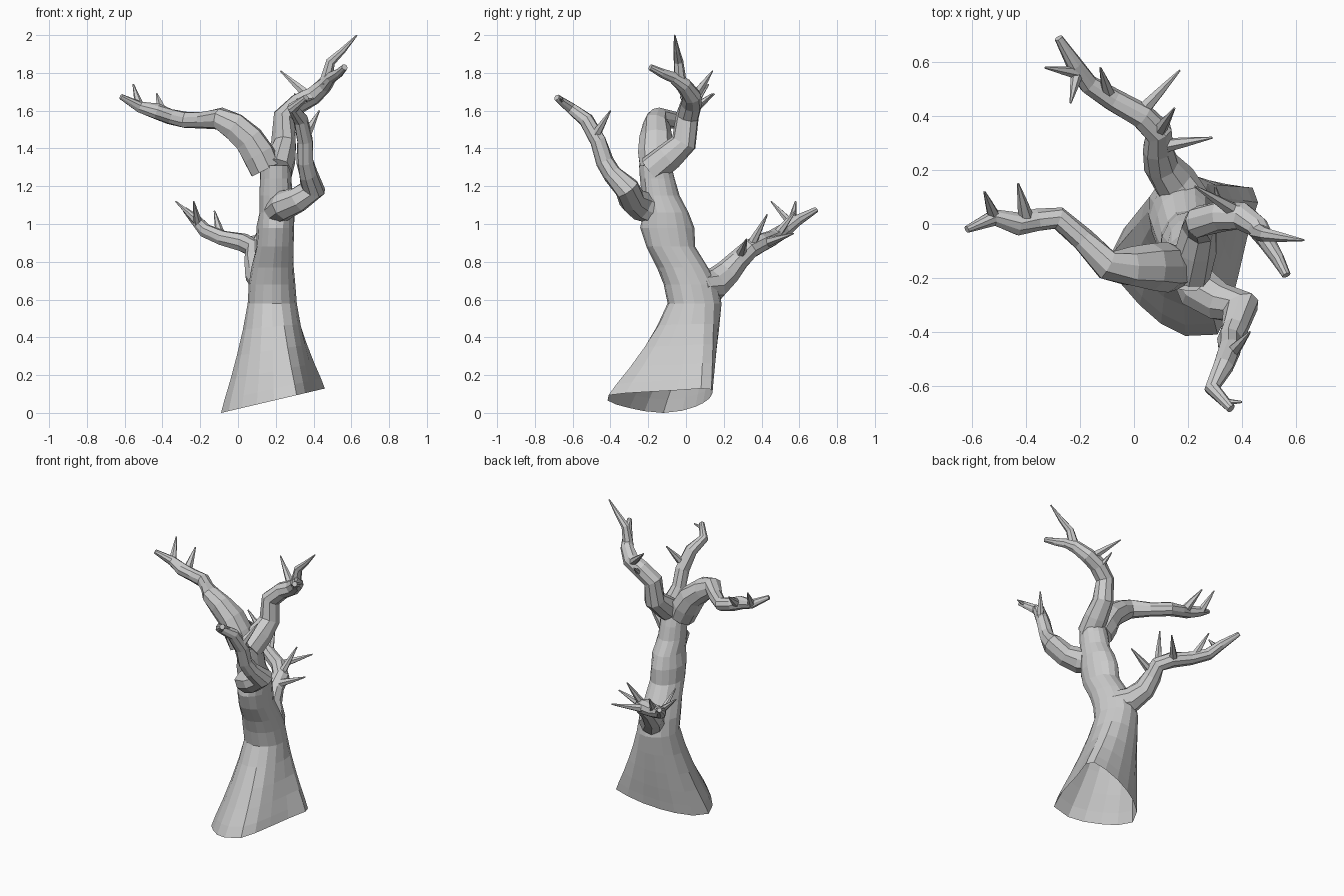
import bpy, bmesh, random
from math import sin, cos, pi
from mathutils import Vector

random.seed(4)


def skin(name, rings, cap_start=False, cap_end=True):
    """Bridge equal-sized rings of points into one flat-shaded object."""
    bm = bmesh.new()
    loops = [[bm.verts.new(p) for p in ring] for ring in rings]
    n = len(loops[0])
    for a, b in zip(loops, loops[1:]):
        for i in range(n):
            j = (i + 1) % n
            bm.faces.new((a[i], a[j], b[j], b[i]))
    if cap_start:
        bm.faces.new(loops[0][::-1])
    if cap_end:
        bm.faces.new(loops[-1])
    me = bpy.data.meshes.new(name)
    bm.to_mesh(me)
    bm.free()
    ob = bpy.data.objects.new(name, me)
    bpy.context.collection.objects.link(ob)
    return ob


def limb(name, path, sides=9, rough=0.08):
    """Tube along (x, y, z, radius) points with slightly gnarled rings."""
    pts = [Vector(p[:3]) for p in path]
    normal, rings = None, []
    for k, p in enumerate(pts):
        t = Vector()
        if k > 0:
            t += (p - pts[k - 1]).normalized()
        if k < len(pts) - 1:
            t += (pts[k + 1] - p).normalized()
        t.normalize()
        if normal is None:
            normal = t.orthogonal()
        normal = (normal - t * normal.dot(t)).normalized()
        side = t.cross(normal)
        ring = []
        for i in range(sides):
            a = 2 * pi * i / sides
            r = path[k][3] * (1 + random.uniform(-rough, rough))
            ring.append(p + (normal * cos(a) + side * sin(a)) * r)
        rings.append(ring)
    return skin(name, rings, cap_start=True)


def thorns(name, spikes):
    """Thin tapering twigs given as (base, tip, base radius)."""
    for k, (base, tip, r) in enumerate(spikes):
        b, t = Vector(base), Vector(tip)
        mid = b.lerp(t, 0.45)
        limb(f"{name}_{k + 1}", [(*b, r), (*mid, r * 0.65), (*t, 0.004)], 6, 0.0)


# Trunk: flared, tilted open foot that morphs into a leaning round stem
foot = [(-0.09, -0.12), (-0.05, -0.22), (0.02, -0.30), (0.10, -0.37),
        (0.19, -0.415), (0.31, -0.41), (0.355, -0.32), (0.385, -0.20),
        (0.42, -0.05), (0.46, 0.08), (0.44, 0.135), (0.35, 0.14),
        (0.24, 0.125), (0.13, 0.09), (0.05, 0.05), (-0.04, -0.02)]
N = len(foot)


def oval(cx, cy, rx, ry, z, rough=0.04):
    ring = []
    for i in range(N):
        a = pi + 2 * pi * i / N
        k = 1 + random.uniform(-rough, rough)
        ring.append(Vector((cx + rx * k * cos(a), cy + ry * k * sin(a), z)))
    return ring


waist = oval(0.18, 0.045, 0.13, 0.145, 0.58, 0.02)
base = [Vector((x, y, 0.021 + 0.235 * x)) for x, y in foot]
rings = [base]
for t, ease in ((0.12, 0.13), (0.3, 0.35), (0.52, 0.59), (0.76, 0.82)):
    ring = []
    for b, w in zip(base, waist):
        p = b.lerp(w, ease)
        p.z = b.z + (w.z - b.z) * t
        ring.append(p)
    rings.append(ring)
rings.append(waist)
for cx, cy, rx, ry, z in ((0.18, 0.025, 0.12, 0.145, 0.68),
                          (0.185, -0.015, 0.11, 0.135, 0.77),
                          (0.195, -0.08, 0.10, 0.13, 0.88),
                          (0.20, -0.10, 0.10, 0.14, 0.98),
                          (0.205, -0.105, 0.095, 0.12, 1.06),
                          (0.20, -0.135, 0.09, 0.10, 1.15),
                          (0.20, -0.15, 0.085, 0.092, 1.24),
                          (0.20, -0.165, 0.085, 0.085, 1.31)):
    rings.append(oval(cx, cy, rx, ry, z))
skin("trunk", rings)

# Long branch reaching left
limb("left_branch", [
    (0.15, -0.16, 1.29, 0.085), (0.11, -0.16, 1.37, 0.09),
    (0.06, -0.16, 1.45, 0.083), (-0.02, -0.16, 1.52, 0.075),
    (-0.10, -0.15, 1.56, 0.058), (-0.19, -0.06, 1.55, 0.045),
    (-0.28, 0.02, 1.55, 0.043), (-0.36, 0.015, 1.57, 0.042),
    (-0.43, 0.0, 1.595, 0.042),
    (-0.52, 0.025, 1.62, 0.031), (-0.62, -0.02, 1.675, 0.014)])
thorns("left_twig", [
    ((-0.52, 0.03, 1.62), (-0.555, 0.12, 1.74), 0.025),
    ((-0.40, 0.02, 1.59), (-0.43, 0.15, 1.69), 0.03)])

# Top branch climbing to the right
limb("top_branch", [
    (0.21, -0.18, 1.28, 0.08), (0.23, -0.09, 1.355, 0.075),
    (0.245, -0.01, 1.43, 0.066), (0.245, 0.01, 1.57, 0.06),
    (0.32, 0.03, 1.64, 0.057), (0.40, 0.03, 1.68, 0.05),
    (0.46, -0.01, 1.735, 0.042), (0.495, -0.07, 1.775, 0.03),
    (0.535, -0.13, 1.80, 0.025), (0.565, -0.19, 1.83, 0.016)])
limb("top_crown_twig", [
    (0.46, -0.03, 1.74, 0.035), (0.49, -0.04, 1.86, 0.026),
    (0.555, -0.05, 1.92, 0.017), (0.63, -0.06, 2.0, 0.004)], 7, 0.0)
thorns("top_twig", [
    ((0.37, 0.05, 1.68), (0.225, 0.14, 1.81), 0.028),
    ((0.32, 0.04, 1.61), (0.30, 0.14, 1.69), 0.024)])

# Crooked branch at the front right
limb("front_branch", [
    (0.19, -0.14, 1.06, 0.075), (0.24, -0.24, 1.10, 0.078),
    (0.32, -0.285, 1.13, 0.072), (0.40, -0.31, 1.19, 0.068),
    (0.37, -0.39, 1.265, 0.05), (0.355, -0.43, 1.33, 0.046),
    (0.355, -0.465, 1.44, 0.044),
    (0.33, -0.53, 1.55, 0.04), (0.29, -0.61, 1.615, 0.03),
    (0.36, -0.685, 1.67, 0.017)])
thorns("front_twig", [
    ((0.36, -0.48, 1.47), (0.43, -0.40, 1.60), 0.028),
    ((0.33, -0.66, 1.65), (0.40, -0.66, 1.665), 0.016)])

# Low branch at the back left, with a stubby collar at the trunk
limb("back_branch", [
    (0.22, 0.07, 0.67, 0.075), (0.15, 0.15, 0.68, 0.083),
    (0.10, 0.22, 0.74, 0.07), (0.09, 0.28, 0.81, 0.058),
    (0.09, 0.34, 0.87, 0.053),
    (0.03, 0.40, 0.90, 0.05), (-0.08, 0.46, 0.925, 0.042),
    (-0.17, 0.52, 0.965, 0.038), (-0.22, 0.59, 1.02, 0.03),
    (-0.28, 0.69, 1.075, 0.015)])
thorns("back_twig", [
    ((0.11, 0.29, 0.84), (0.29, 0.32, 0.92), 0.028),
    ((0.09, 0.34, 0.88), (0.15, 0.43, 1.05), 0.028),
    ((0.03, 0.42, 0.90), (0.17, 0.57, 0.95), 0.028),
    ((-0.09, 0.47, 0.93), (-0.125, 0.58, 1.07), 0.028),
    ((-0.21, 0.56, 1.01), (-0.33, 0.58, 1.12), 0.024),
    ((-0.21, 0.56, 1.00), (-0.235, 0.45, 1.12), 0.024)])
